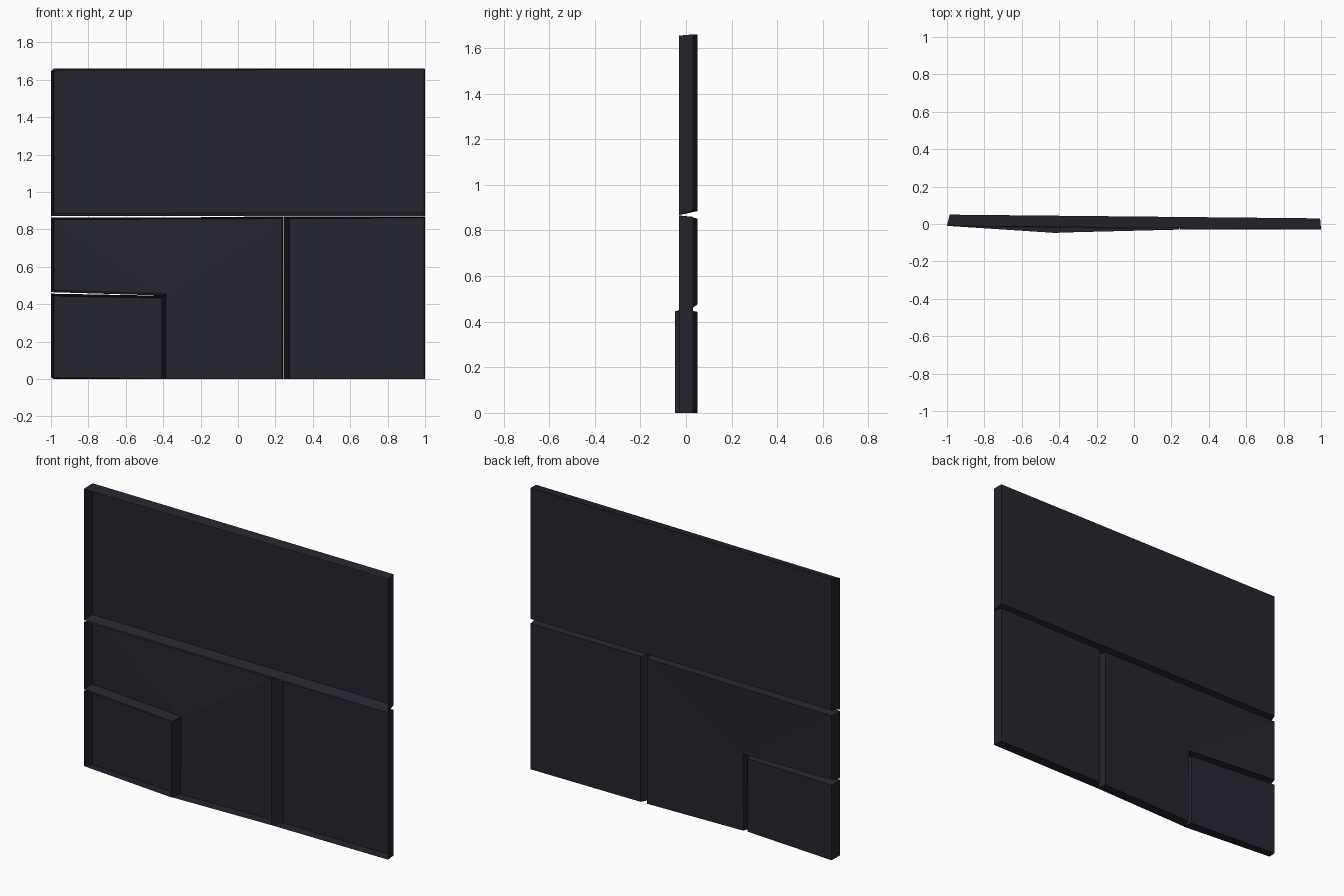
import bpy
import bmesh

cube = bpy.data.objects.get("Cube")
if cube:
    bpy.data.objects.remove(cube, do_unlink=True)

DEPTH = 0.06

navy = bpy.data.materials.new("dark_navy")
navy.use_nodes = True
COLOUR = (0.018, 0.018, 0.028, 1)
navy.diffuse_color = COLOUR
bsdf = next(n for n in navy.node_tree.nodes if n.type == 'BSDF_PRINCIPLED')
bsdf.inputs["Base Color"].default_value = COLOUR
bsdf.inputs["Roughness"].default_value = 0.8


def shallow_tray(name, back, rim, hub=0):
    """Panel open to the front: back (x, y, z) corners, rim (x, z) corners.
    Outlines run counter-clockwise seen from the front; the back fans from hub."""
    bm = bmesh.new()
    b = [bm.verts.new(p) for p in back]
    r = [bm.verts.new((x, p[1] - DEPTH, z)) for p, (x, z) in zip(back, rim)]
    n = len(b)
    # tapered side walls
    for i in range(n):
        j = (i + 1) % n
        bm.faces.new((r[i], r[j], b[j], b[i]))
    # back sheet
    if n == 4:
        bm.faces.new(b[::-1])
    else:
        for k in range(1, n - 1):
            i, j = (hub + k) % n, (hub + k + 1) % n
            bm.faces.new((b[hub], b[j], b[i]))
    mesh = bpy.data.meshes.new(name)
    bm.to_mesh(mesh)
    bm.free()
    mesh.materials.append(navy)
    obj = bpy.data.objects.new(name, mesh)
    bpy.context.collection.objects.link(obj)


# wide panel across the top
shallow_tray("upper_panel",
             [(-0.985, 0.05, 0.885), (0.995, 0.03, 0.888), (0.995, 0.03, 1.66), (-0.985, 0.05, 1.66)],
             [(-1, 0.872), (1, 0.868), (1, 1.655), (-1, 1.645)])

# plain panel on the lower left side of the model
shallow_tray("lower_left_panel",
             [(0.275, 0.03, 0), (0.995, 0.03, 0), (0.995, 0.03, 0.86), (0.275, 0.03, 0.858)],
             [(0.242, 0), (1, 0), (1, 0.866), (0.242, 0.866)])

# bent panel that wraps around the small corner panel
shallow_tray("middle_panel",
             [(-0.385, 0.02, 0.455), (-0.385, 0.014, 0), (0.235, 0.03, 0),
              (0.235, 0.03, 0.857), (-0.985, 0.05, 0.852), (-0.985, 0.05, 0.475)],
             [(-0.4, 0.446), (-0.4, 0), (0.24, 0), (0.24, 0.866), (-1, 0.862), (-1, 0.464)])

# small panel in the lower corner
shallow_tray("corner_panel",
             [(-0.985, 0.05, 0), (-0.41, 0.011, 0), (-0.41, 0.011, 0.432), (-0.985, 0.05, 0.443)],
             [(-1, 0.01), (-0.402, 0), (-0.402, 0.445), (-1, 0.456)])
